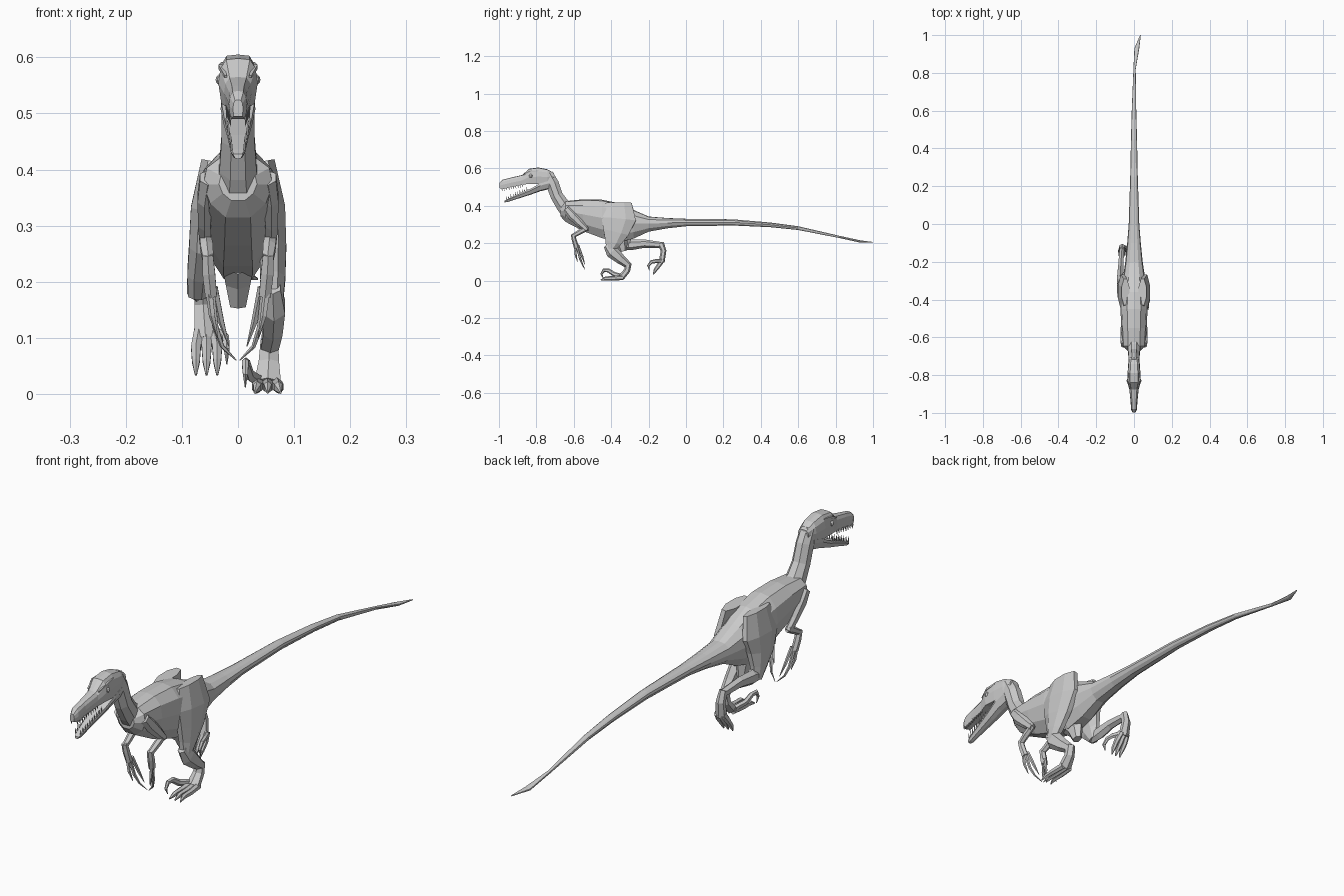
import bpy, bmesh
from math import cos, sin, pi
from mathutils import Vector


def loft(name, rings):
    """Skin a list of equal-sized point rings and cap both ends, flat shaded."""
    bm = bmesh.new()
    vs = [[bm.verts.new(p) for p in r] for r in rings]
    n = len(vs[0])
    for a, b in zip(vs, vs[1:]):
        for i in range(n):
            j = (i + 1) % n
            bm.faces.new((a[i], a[j], b[j], b[i]))
    bm.faces.new(vs[0])
    bm.faces.new(vs[-1])
    bmesh.ops.recalc_face_normals(bm, faces=bm.faces)
    me = bpy.data.meshes.new(name)
    bm.to_mesh(me)
    bm.free()
    ob = bpy.data.objects.new(name, me)
    bpy.context.collection.objects.link(ob)
    return ob


def slices(name, half, secs):
    """Upright sections along y: (y, z_top, z_bottom, half_width, x_centre)."""
    prof = half + [(-x, z) for x, z in reversed(half) if x > 0]
    rings = []
    for y, zt, zb, w, *cx in secs:
        c, h, x0 = (zt + zb) / 2, (zt - zb) / 2, cx[0] if cx else 0
        rings.append([(x0 + w * px, y, c + h * pz) for px, pz in prof])
    return loft(name, rings)


def limb(name, pts, sides=6):
    """Tube through (x, y, z, half_width, half_depth) points, square to the path."""
    ps = [Vector(p[:3]) for p in pts]
    rings = []
    for k, p in enumerate(pts):
        t = (ps[min(k + 1, len(ps) - 1)] - ps[max(k - 1, 0)]).normalized()
        u = Vector((1, 0, 0))
        u = (u - t * u.dot(t)).normalized()
        v = t.cross(u)
        rings.append([ps[k] + u * cos(a) * p[3] + v * sin(a) * p[4]
                      for a in (2 * pi * (i + .5) / sides for i in range(sides))])
    return loft(name, rings)


TORSO = [(0, 1), (.5, .94), (.9, .6), (1, .05), (.8, -.55), (.36, -1)]
SKULL = [(0, 1), (.6, .95), (.9, .55), (1, -.1), (.85, -1)]
JAW = [(.95, 1), (1, .4), (.6, -.8), (0, -1)]

# torso, running into the long tail with a twisted, flattened tip
slices("body_and_tail", TORSO, [
    (-.672, .40, .345, .034), (-.645, .425, .315, .062), (-.55, .435, .265, .067),
    (-.45, .433, .228, .072), (-.36, .415, .205, .07), (-.28, .378, .225, .058),
    (-.20, .343, .262, .046), (-.1, .335, .28, .036), (0, .331, .291, .028),
    (.25, .328, .295, .02), (.45, .311, .286, .016), (.6, .291, .271, .012),
    (.82, .24, .228, .006, .003), (.93, .216, .204, .013, .015), (1, .207, .203, .002, .034)])
limb("belly_keel", [(0, -.37, .24, .032, .05), (0, -.345, .2, .025, .035),
                    (0, -.335, .157, .016, .02)])

# neck
limb("neck", [(0, -.62, .37, .045, .055), (0, -.66, .405, .036, .04),
              (0, -.692, .455, .032, .036), (0, -.715, .52, .031, .037),
              (0, -.74, .57, .029, .032)], 8)

# skull and open lower jaw
slices("skull", SKULL, [
    (-.705, .575, .545, .022), (-.74, .595, .522, .031), (-.79, .605, .516, .034),
    (-.84, .598, .518, .035), (-.875, .565, .512, .025), (-.94, .55, .5, .018),
    (-.98, .54, .49, .016), (-.997, .524, .495, .009)])
slices("lower_jaw", JAW, [
    (-.73, .535, .49, .03), (-.78, .52, .478, .031), (-.83, .492, .46, .026),
    (-.9, .462, .438, .018), (-.955, .436, .42, .013), (-.97, .428, .419, .008)])

# eyes, brow ridges and teeth on both sides
for s in (1, -1):
    bpy.ops.mesh.primitive_uv_sphere_add(segments=8, ring_count=6, radius=.011,
                                         location=(s * .029, -.83, .56))
    bpy.context.object.name = "eye"
    limb("brow", [(s * .026, -.79, .588, .006, .005), (s * .03, -.83, .583, .007, .006),
                  (s * .022, -.87, .566, .003, .003)], 4)
    for i in range(10):
        f = i / 9
        y, x = -.875 - .11 * f, s * (.021 - .008 * f)
        limb("upper_tooth", [(x, y, .515 - .02 * f, .002, .004),
                             (x, y + .004, .497 - .02 * f, .0003, .0003)], 4)
        y, x = -.85 - .11 * f, s * (.021 - .01 * f)
        z = .482 - .048 * f
        limb("lower_tooth", [(x, y, z, .002, .004), (x, y - .002, z + .02, .0003, .0003)], 4)

# arms: folded upper arm and forearm, hand, three long curved fingers
for s in (1, -1):
    limb("upper_arm", [(s * .054, -.64, .385, .016, .02), (s * .06, -.61, .35, .014, .026),
                       (s * .06, -.565, .305, .013, .02), (s * .058, -.53, .272, .012, .014)])
    limb("forearm", [(s * .058, -.528, .282, .011, .014), (s * .056, -.565, .262, .013, .014),
                     (s * .053, -.605, .238, .011, .011)])
    limb("hand", [(s * .054, -.605, .248, .011, .011), (s * .052, -.597, .215, .013, .013),
                  (s * .048, -.585, .175, .012, .014)])
    fingers = [[(.052, -.592, .19), (.046, -.59, .14), (.036, -.58, .1)],
               [(.048, -.585, .19), (.04, -.567, .12), (.028, -.553, .085), (.003, -.54, .06)],
               [(.042, -.578, .19), (.03, -.555, .13), (.016, -.54, .085)]]
    for f in fingers:
        limb("finger", [(s * x, y, z, r, r) for (x, y, z), r
                        in zip(f, (.007, .006, .004, .001) if len(f) == 4 else (.007, .006, .001))], 5)

# thighs: hips match, knees differ because one leg is swung back
limb("right_thigh", [(.045, -.36, .415, .022, .075), (.06, -.36, .33, .026, .1),
                     (.062, -.375, .26, .026, .075), (.062, -.39, .205, .024, .047),
                     (.062, -.405, .165, .02, .025)], 8)
limb("left_thigh", [(-.045, -.36, .415, .022, .075), (-.06, -.36, .33, .026, .1),
                    (-.064, -.355, .265, .025, .075), (-.07, -.335, .215, .022, .045),
                    (-.072, -.32, .175, .018, .022)], 8)

# lower legs and feet
limb("right_shin", [(.062, -.425, .19, .016, .018), (.064, -.395, .155, .023, .036),
                    (.062, -.35, .115, .02, .027), (.056, -.308, .082, .018, .018)])
limb("right_foot", [(.056, -.308, .095, .018, .018), (.055, -.315, .055, .021, .017),
                    (.053, -.345, .018, .027, .017)])
limb("left_shin", [(-.072, -.335, .185, .016, .02), (-.074, -.29, .192, .019, .028),
                   (-.07, -.22, .198, .016, .022), (-.064, -.128, .19, .014, .016)])
limb("left_foot", [(-.064, -.135, .2, .014, .018), (-.062, -.12, .16, .018, .015),
                   (-.058, -.13, .1, .022, .016)])

for dx in (-.019, 0, .019):
    # planted toes end in claws on the ground
    limb("right_toe", [(.053 + dx * .8, -.335, .017, .011, .014),
                       (.053 + dx, -.39, .013, .01, .012),
                       (.053 + dx, -.43, .012, .008, .011),
                       (.053 + dx * 1.2, -.455, .003, .002, .003)])
    # raised toes hang down
    limb("left_toe", [(-.056 + dx * .7, -.125, .112, .01, .014),
                      (-.056 + dx, -.145, .082, .01, .012),
                      (-.056 + dx, -.163, .058, .008, .01),
                      (-.056 + dx, -.175, .034, .002, .003)])

# large hooked claws on the inner toes
limb("right_sickle_claw", [(.035, -.345, .025, .01, .012), (.02, -.385, .035, .009, .012),
                           (.014, -.415, .055, .008, .011), (.013, -.44, .055, .007, .01),
                           (.013, -.452, .035, .005, .006), (.013, -.442, .012, .001, .001)])
limb("left_sickle_claw", [(-.04, -.13, .105, .009, .012), (-.028, -.16, .105, .008, .011),
                          (-.022, -.185, .1, .007, .01), (-.02, -.202, .08, .006, .007),
                          (-.02, -.195, .053, .001, .001)])
